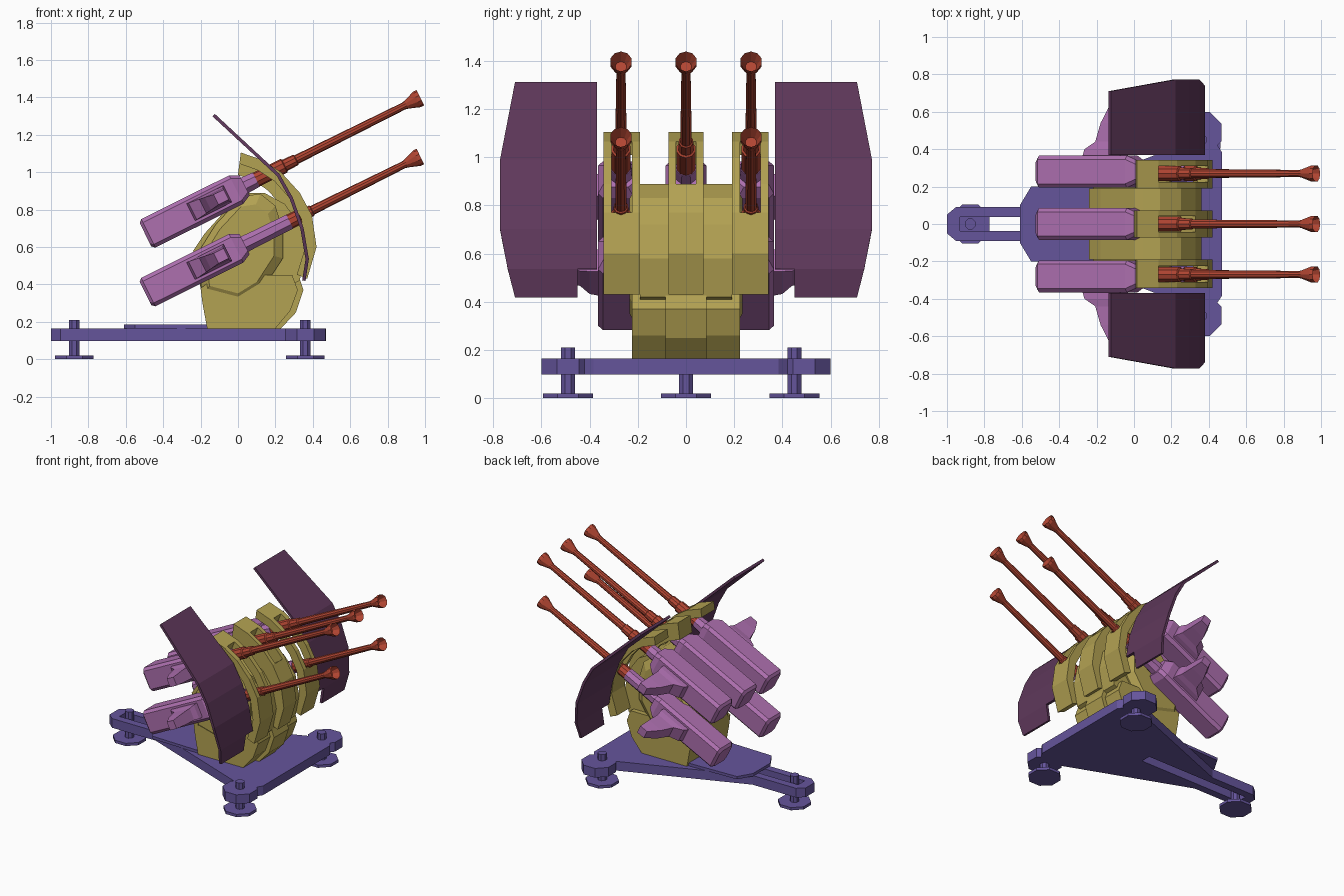
import bpy, bmesh, math

if "Cube" in bpy.data.objects:
    bpy.data.objects.remove(bpy.data.objects["Cube"])

def mat(name, rgb):
    m = bpy.data.materials.new(name)
    m.diffuse_color = (*rgb, 1)
    m.use_nodes = True
    m.node_tree.nodes["Principled BSDF"].inputs["Base Color"].default_value = m.diffuse_color
    return m

BLUE = mat("base violet", (0.13, 0.09, 0.33))
PINK = mat("receiver mauve", (0.42, 0.16, 0.43))
GOLD = mat("mount olive yellow", (0.45, 0.36, 0.085))
RED = mat("barrel red", (0.44, 0.06, 0.032))
PLUM = mat("shield plum", (0.115, 0.04, 0.105))

def make(name, verts, faces, m):
    bm = bmesh.new()
    vs = [bm.verts.new(v) for v in verts]
    for f in faces:
        bm.faces.new([vs[i] for i in f])
    bmesh.ops.recalc_face_normals(bm, faces=bm.faces)
    me = bpy.data.meshes.new(name)
    bm.to_mesh(me)
    bm.free()
    me.materials.append(m)
    ob = bpy.data.objects.new(name, me)
    bpy.context.collection.objects.link(ob)
    return ob

def loft(name, rings, m):
    """Skin a list of equal-length rings and cap both ends."""
    n, k = len(rings[0]), len(rings)
    faces = [(r*n + i, r*n + (i+1) % n, (r+1)*n + (i+1) % n, (r+1)*n + i)
             for r in range(k-1) for i in range(n)]
    faces += [tuple(range(n)), tuple(range((k-1)*n, k*n))]
    return make(name, [v for r in rings for v in r], faces, m)

def prism_y(name, prof, y0, y1, m):
    return loft(name, [[(x, y, z) for x, z in prof] for y in (y0, y1)], m)

def prism_z(name, outline, z0, z1, m):
    return loft(name, [[(x, y, z) for x, y in outline] for z in (z0, z1)], m)

def circle(cx, cy, r, n=8):
    return [(cx + r*math.cos(2*math.pi*(i+.5)/n), cy + r*math.sin(2*math.pi*(i+.5)/n)) for i in range(n)]

# ---- base: slotted triangular platform, tail end, deck plate, feet
half = [(-.95, .037), (-.1, .037), (-.1, 0), (.47, 0), (.47, .385), (.44, .43),
        (.27, .43), (-.6, .092), (-.95, .092)]
for s, side in ((1, "left"), (-1, "right")):
    prism_z("platform_" + side, [(x, s*y) for x, y in half], .098, .165, BLUE)
    prism_z("arm_end_" + side, circle(.36, s*.49, .118), .098, .165, BLUE)
prism_z("tail_end", [(-1, -.05), (-.95, -.092), (-.93, -.092), (-.93, .092), (-.95, .092), (-1, .05)],
        .098, .165, BLUE)
prism_z("deck_plate", [(-.61, -.1), (-.55, -.2), (-.2, -.21), (-.1, -.21), (-.1, .21), (-.2, .21),
                       (-.55, .2), (-.61, .1)], .165, .185, BLUE)
for i, (x, y) in enumerate(((-.875, 0), (.36, -.49), (.36, .45))):
    prism_z(f"foot_disc_{i}", circle(x, y, .112), 0, .02, BLUE)
    prism_z(f"foot_post_{i}", circle(x, y, .031), .02, .21, BLUE)

# ---- pedestal and drum
prism_y("pedestal", [(-.165, .165), (.2, .165), (.28, .26), (.32, .37), (.29, .45), (-.1, .45),
                     (-.2, .38), (-.19, .3)], -.225, .225, GOLD)
prism_y("pedestal_front", [(.1, .165), (.23, .165), (.31, .25), (.35, .37), (.33, .43), (.1, .43)],
        -.085, .085, GOLD)
prism_y("drum", [(-.2, .38), (-.24, .58), (-.18, .67), (0, .87), (.05, .89), (.14, .89), (.25, .83),
                 (.33, .72), (.36, .58), (.33, .42), (.2, .36)], -.19, .19, GOLD)
hub = [(-.19, .34), (-.22, .56), (-.12, .72), (.02, .87), (.12, .885), (.2, .82), (.24, .69), (.24, .54),
       (.13, .37), (0, .29)]
for s, side in ((1, "left"), (-1, "right")):
    loft("drum_hub_" + side, [[(.0 + x*k, s*y, .6 + (z-.6)*k) for x, z in hub]
                              for y, k in ((.15, 1), (.2, 1), (.235, .8))], GOLD)

# ---- curved cradle bands, slotted where barrels pass
arc = [(.015, 1.105), (.13, 1.065), (.23, 1.0), (.33, .89), (.395, .77), (.42, .6), (.37, .43)]

def band(name, y0, y1, pts, thick):
    inner = []
    for x, z in pts:
        dx, dz = x + .05, z - .6
        d = math.hypot(dx, dz)
        inner.append((x - dx/d*thick, z - dz/d*thick))
    prism_y(name, pts + inner[::-1], y0, y1, GOLD)

for tag, yc, hw, slot_end in (("left", .267, .076, 4), ("middle", 0, .072, 3), ("right", -.267, .076, 4)):
    t = .12 if tag == "middle" else .06
    for k, s in (("a", 1), ("b", -1)):
        e = sorted((yc + s*hw, yc + s*.042))
        band(f"cradle_{tag}_prong_{k}", e[0], e[1], arc, t)
    band(f"cradle_{tag}_top", yc-.042, yc+.042, arc[:2], t)
    band(f"cradle_{tag}_lower", yc-.042, yc+.042, arc[slot_end:], t)

# ---- guns, laid out along an axis raised 26.5 degrees
C, S = math.cos(math.radians(26.5)), math.sin(math.radians(26.5))

def at(mz, u, y, w):
    return (.975 + u*C - w*S, y, mz + u*S + w*C)

def tube(name, mz, y, stations, m, n=10):
    loft(name, [[at(mz, u, y + a, b) for a, b in circle(0, 0, r, n)] for u, r in stations], m)

def block(mz, u, y, h, c):
    """Chamfered square section of half-size h."""
    k = h - c
    return [at(mz, u, y + a, b) for a, b in
            ((h, k), (k, h), (-k, h), (-h, k), (-h, -k), (-k, -h), (k, -h), (h, -k))]

guns = [("upper_left", 1, 1.398), ("upper_middle", 0, 1.398), ("upper_right", -1, 1.398),
        ("lower_left", 1, 1.084), ("lower_right", -1, 1.084)]
for name, s, mz in guns:
    yb, yr = s*.27, s*.28
    c0, c1 = (-.99, -.745) if mz > 1.2 else (-.79, -.65)
    tube("barrel_" + name, mz, yb, [(c0, .041), (c1-.07, .041), (c1-.065, .033), (c1, .031), (c1+.005, .025),
         (-.1, .02), (-.085, .023), (-.02, .046), (0, .046), (-.05, .024)], RED)
    tube("neck_" + name, mz, yb, [(-1.1, .052), (-1.0, .047), (c0+.01, .045)], PINK, 8)
    loft("receiver_" + name, [block(mz, u, yr, h, .02) for u, h in
                              ((-1.642, .07), (-1.625, .085), (-1.1, .085), (-1.05, .06))], PINK)
    if s:  # feed chute curving outward and forward
        loft("feed_chute_" + name,
             [[at(mz, a, s*y, -h), at(mz, b, s*y, -h), at(mz, b, s*y, h), at(mz, a, s*y, h)]
              for y, a, b, h in ((.34, -1.38, -1.15, .052), (.40, -1.36, -1.15, .05),
                                 (.44, -1.30, -1.16, .042), (.54, -1.27, -1.16, .038),
                                 (.635, -1.22, -1.16, .03))], PINK)

# ---- bent shields with a notched lower inner corner
rows = [(-.13, 1.305, .71), (.215, .985, .772), (.285, .86, .772), (.342, .70, .772),
        (.37, .535, .74), (.352, .42, .71)]
for s, side in ((1, "left"), (-1, "right")):
    verts = [(x, s*y, z) for x, z, out in rows for y in (.37, .45, out)]
    faces = [(r*3+c, r*3+c+1, r*3+c+4, r*3+c+3) for r in range(5) for c in range(2)
             if not (r == 4 and c == 0)]
    ob = make("shield_" + side, verts, faces, PLUM)
    bm = bmesh.new()
    bm.from_mesh(ob.data)
    bmesh.ops.delete(bm, geom=[v for v in bm.verts if not v.link_faces], context='VERTS')
    bm.to_mesh(ob.data)
    bm.free()
    mod = ob.modifiers.new("thickness", 'SOLIDIFY')
    mod.thickness, mod.offset = .018, 0
